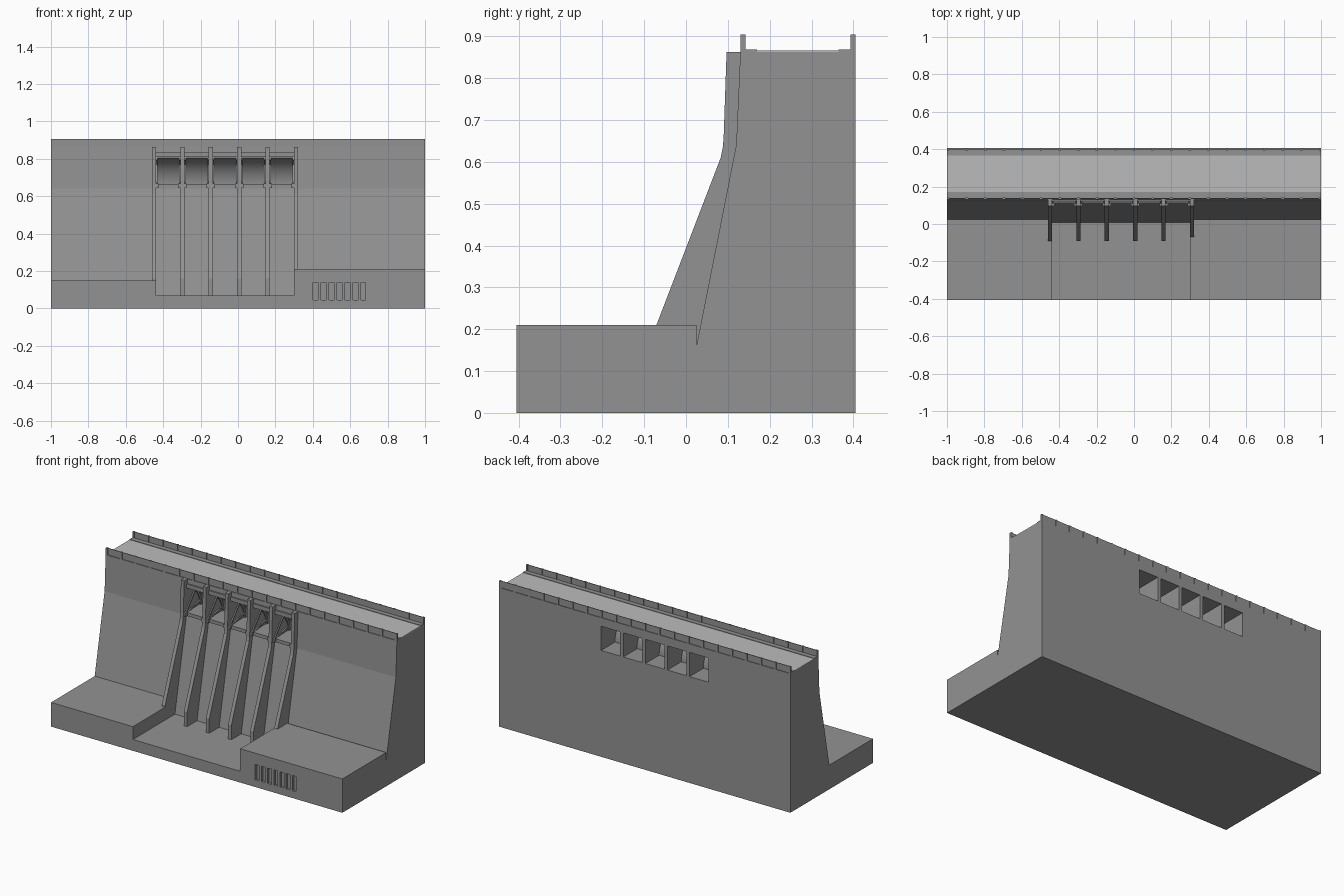
import bpy, bmesh, math

if "Cube" in bpy.data.objects:
    bpy.data.objects.remove(bpy.data.objects["Cube"])


def material(name, v):
    m = bpy.data.materials.new(name)
    m.diffuse_color = (v, v, v, 1)
    m.use_nodes = True
    m.node_tree.nodes["Principled BSDF"].inputs["Base Color"].default_value = m.diffuse_color
    return m


CONCRETE = material("concrete", 0.29)
ASPHALT = material("road_surface", 0.5)


def finish(name, bm, mat=CONCRETE):
    bmesh.ops.recalc_face_normals(bm, faces=bm.faces)
    me = bpy.data.meshes.new(name)
    bm.to_mesh(me)
    bm.free()
    me.materials.append(mat)
    ob = bpy.data.objects.new(name, me)
    bpy.context.collection.objects.link(ob)
    return ob


def add_prism(bm, pts, x0, x1):
    """Extrude a (y, z) profile from x0 to x1."""
    face = bm.faces.new([bm.verts.new((x0, y, z)) for y, z in pts])
    ext = bmesh.ops.extrude_face_region(bm, geom=[face])["geom"]
    bmesh.ops.translate(bm, vec=(x1 - x0, 0, 0),
                        verts=[v for v in ext if isinstance(v, bmesh.types.BMVert)])


def add_box(bm, x0, x1, y0, y1, z0, z1):
    add_prism(bm, [(y0, z0), (y1, z0), (y1, z1), (y0, z1)], x0, x1)


def prism(name, pts, x0, x1):
    bm = bmesh.new()
    add_prism(bm, pts, x0, x1)
    return finish(name, bm)


def boxes(name, items, mat=CONCRETE):
    bm = bmesh.new()
    for b in items:
        add_box(bm, *b)
    return finish(name, bm, mat)


def cut(target, cutter):
    mod = target.modifiers.new("cut", "BOOLEAN")
    mod.object = cutter
    mod.operation = "DIFFERENCE"
    mod.solver = "EXACT"
    cutter.hide_render = True
    cutter.hide_viewport = True


PIERS = [-0.449 + 0.1518 * i for i in range(6)]
HW = 0.011
BAYS = [(a + HW, b - HW) for a, b in zip(PIERS, PIERS[1:])]
X0, X1 = BAYS[0][0], BAYS[-1][1]

# Main dam wall with five spillway openings
dam = prism("dam_wall", [(0.405, 0), (0.405, 0.863), (0.13, 0.863), (0.12, 0.64),
                         (0.025, 0.16), (-0.007, 0)], -1, 1)
cut(dam, boxes("opening_cutter", [(a, b, 0.0, 0.5, 0.66, 0.81) for a, b in BAYS]))

# Downstream base: left apron, low spillway basin, powerhouse with vents
boxes("left_apron", [(-1, X0, -0.405, 0.025, 0, 0.15)])
boxes("spillway_basin", [(X0, X1, -0.405, 0.025, 0, 0.07)])
power = boxes("powerhouse_block", [(X1, 1, -0.405, 0.025, 0, 0.21)])
cut(power, boxes("vent_cutter", [(0.402 + 0.0425 * i, 0.428 + 0.0425 * i, -0.5, -0.39, 0.045, 0.14)
                                 for i in range(7)]))

# Sloping piers between the bays
for i, x in enumerate(PIERS):
    prism(f"pier_{i + 1}", [(0.097, 0.863), (0.09, 0.66), (0.088, 0.635), (0.083, 0.61),
                            (-0.09, 0.16), (-0.09, 0.01), (0.04, 0.01), (0.04, 0.16),
                            (0.13, 0.62), (0.135, 0.863)], x - HW, x + HW)

# Lintels over the bays
boxes("bay_lintels", [(a, b, 0.12, 0.15, 0.81, 0.835) for a, b in BAYS])
# Crest sills under the gates
boxes("crest_sills", [(a, b, 0.112, 0.15, 0.642, 0.663) for a, b in BAYS])

# Curved radial gates with side ribs and arms
PY, PZ, R = 0.105, 0.655, 0.165


def polar(r, deg):
    t = math.radians(deg)
    return PY + r * math.cos(t), PZ + r * math.sin(t)


def arc(r0, r1, a0, a1, n):
    angs = [a0 + (a1 - a0) * k / n for k in range(n + 1)]
    return [polar(r1, t) for t in angs] + [polar(r0, t) for t in reversed(angs)]


for i, (a, b) in enumerate(BAYS):
    bm = bmesh.new()
    add_prism(bm, arc(R - 0.008, R, 0, 72, 14), a, b)
    for x0 in (a, b - 0.007):
        add_prism(bm, arc(R - 0.02, R - 0.007, 0, 72, 14), x0, x0 + 0.007)
        for ang in (12, 50):
            (y, z), t = polar(R - 0.012, ang), math.radians(ang)
            dy, dz = -math.sin(t) * 0.004, math.cos(t) * 0.004
            add_prism(bm, [(PY - dy, PZ - dz), (y - dy, z - dz),
                           (y + dy, z + dz), (PY + dy, PZ + dz)], x0, x0 + 0.007)
    # trunnion blocks at the pivot
    add_box(bm, a, a + 0.012, PY - 0.01, PY + 0.02, 0.645, 0.668)
    add_box(bm, b - 0.012, b, PY - 0.01, PY + 0.02, 0.645, 0.668)
    finish(f"radial_gate_{i + 1}", bm)

# Roadway and raised kerbs on the crest
boxes("roadway", [(-1, 1, 0.17, 0.365, 0.86, 0.866)], ASPHALT)
boxes("kerbs", [(-1, 1, 0.142, 0.17, 0.86, 0.869), (-1, 1, 0.365, 0.393, 0.86, 0.869)])

# Parapets: thin panels with thicker posts
for name, y0, y1 in (("front_parapet", 0.13, 0.142), ("rear_parapet", 0.393, 0.405)):
    items = [(-1, 1, y0 + 0.004, y1 - 0.004, 0.86, 0.905)]
    for k in range(21):
        x = -0.994 + 1.988 * k / 20
        items.append((x - 0.006, x + 0.006, y0, y1, 0.86, 0.905))
    boxes(name, items)
